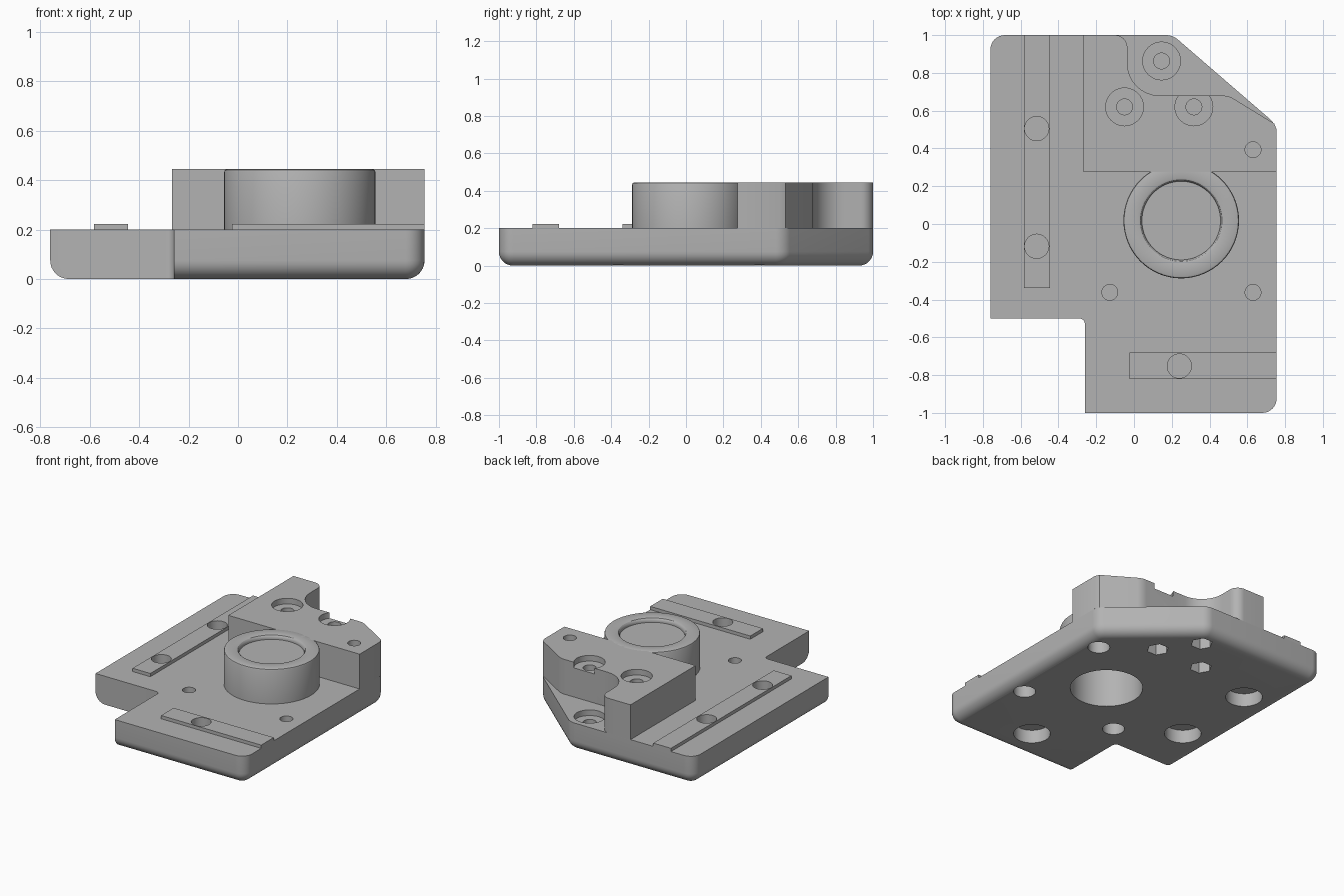
import bpy, bmesh, math
from mathutils import Vector

if "Cube" in bpy.data.objects:
    bpy.data.objects.remove(bpy.data.objects["Cube"])

grey = bpy.data.materials.new("grey_plastic")
grey.diffuse_color = (0.45, 0.45, 0.45, 1)
grey.use_nodes = True
grey.node_tree.nodes["Principled BSDF"].inputs["Base Color"].default_value = grey.diffuse_color


def new_object(name, bm):
    bmesh.ops.recalc_face_normals(bm, faces=bm.faces)
    me = bpy.data.meshes.new(name)
    bm.to_mesh(me)
    bm.free()
    me.materials.append(grey)
    ob = bpy.data.objects.new(name, me)
    bpy.context.collection.objects.link(ob)
    return ob


def rounded(points, steps=8):
    """Outline from (x, y, radius) corners, each rounded by its radius."""
    out = []
    n = len(points)
    for i, (x, y, r) in enumerate(points):
        p = Vector((x, y))
        if r == 0:
            out.append(p)
            continue
        a = (Vector(points[i - 1][:2]) - p).normalized()
        b = (Vector(points[(i + 1) % n][:2]) - p).normalized()
        half = a.angle(b) / 2
        centre = p + (a + b).normalized() * r / math.sin(half)
        start = p + a * r / math.tan(half) - centre
        end = p + b * r / math.tan(half) - centre
        a0 = math.atan2(start.y, start.x)
        turn = math.atan2(start.x * end.y - start.y * end.x, start.dot(end))
        for k in range(steps + 1):
            t = a0 + turn * k / steps
            out.append(centre + Vector((math.cos(t), math.sin(t))) * r)
    return out


def loft(name, layers):
    """Solid through matching outlines given as (outline, z)."""
    bm = bmesh.new()
    rings = [[bm.verts.new((p.x, p.y, z)) for p in pts] for pts, z in layers]
    n = len(rings[0])
    for lo, hi in zip(rings, rings[1:]):
        for i in range(n):
            j = (i + 1) % n
            bm.faces.new((lo[i], lo[j], hi[j], hi[i]))
    bm.faces.new(rings[0][::-1])
    bm.faces.new(rings[-1])
    return new_object(name, bm)


def prism(name, points, z0, z1):
    pts = rounded(points)
    return loft(name, [(pts, z0), (pts, z1)])


def drill(ob, x, y, r, z0, z1, sides=40):
    """Cut a round or many-sided pocket."""
    pts = [Vector((x + r * math.cos(2 * math.pi * k / sides),
                   y + r * math.sin(2 * math.pi * k / sides))) for k in range(sides)]
    cutter = loft("cutter", [(pts, z0), (pts, z1)])
    cutter.hide_render = True
    mod = ob.modifiers.new("pocket", 'BOOLEAN')
    mod.operation = 'DIFFERENCE'
    mod.solver = 'EXACT'
    mod.object = cutter
    bpy.context.view_layer.objects.active = ob
    bpy.ops.object.modifier_apply(modifier=mod.name)
    bpy.data.objects.remove(cutter, do_unlink=True)


# Base plate: corners (x, y, radius, is the edge to the next corner rounded below)
BASE = [(-0.26, -1, 0, 1), (0.755, -1, 0.076, 1), (0.755, 0.525, 0.1, 1),
        (0.205, 1, 0.1, 1), (-0.76, 1, 0.076, 1), (-0.76, -0.5, 0, 0),
        (-0.26, -0.5, 0.03, 0)]


def base_outline(d):
    """Base outline with its rounded edges moved inwards by d."""
    n = len(BASE)
    lines = []
    for i in range(n):
        a, b = Vector(BASE[i][:2]), Vector(BASE[(i + 1) % n][:2])
        t = (b - a).normalized()
        lines.append((a + Vector((-t.y, t.x)) * d * BASE[i][3], t))
    pts = []
    for i in range(n):
        (p, t), (q, u) = lines[i - 1], lines[i]
        s = (q - p).cross(u) / t.cross(u)
        r = BASE[i][2]
        if r > 0.05:
            r = max(r - d, 0.003)
        pts.append((*(p + t * s), r))
    return rounded(pts)


F = 0.075
layers = []
for k in range(9):
    a = math.pi / 2 * k / 8
    layers.append((base_outline(F * (1 - math.sin(a))), F * (1 - math.cos(a))))
layers.append((base_outline(0), 0.2))
base = loft("base_plate", layers)

# Raised block with a scooped back corner
block = prism("raised_block", [
    (-0.268, 0.275, 0), (0.755, 0.275, 0), (0.755, 0.50, 0), (0.742, 0.532, 0),
    (0.50, 0.68, 0.12), (-0.035, 0.68, 0.17), (-0.035, 1, 0.065), (-0.268, 1, 0)],
    0.2, 0.445)

# Round boss with a shallow dished top and a bore from below
profile = [(0, 0.385), (0.237, 0.385), (0.237, 0.2), (0.306, 0.2), (0.306, 0.433),
           (0.3025, 0.4415), (0.294, 0.445), (0.226, 0.445), (0.217, 0.442),
           (0.211, 0.435), (0.208, 0.425), (0.208, 0.415), (0, 0.415)]
bm = bmesh.new()
vs = [bm.verts.new((r, 0, z)) for r, z in profile]
es = [bm.edges.new(e) for e in zip(vs, vs[1:])]
bmesh.ops.spin(bm, geom=vs + es, axis=(0, 0, 1), cent=(0, 0, 0),
               angle=2 * math.pi, steps=64)
bmesh.ops.remove_doubles(bm, verts=bm.verts, dist=1e-4)
bmesh.ops.translate(bm, verts=bm.verts, vec=(0.25, 0.018, 0))
boss = new_object("round_boss", bm)
drill(base, 0.25, 0.018, 0.237, -0.1, 0.3, 64)

# Low rails
side_rail = prism("side_rail", [(-0.583, -0.34, 0), (-0.445, -0.34, 0),
                                (-0.445, 1, 0), (-0.583, 1, 0)], 0.2, 0.223)
front_rail = prism("front_rail", [(-0.025, -0.82, 0), (0.755, -0.82, 0),
                                  (0.755, -0.68, 0), (-0.025, -0.68, 0)], 0.2, 0.223)

# Rail screw holes, wider from below
for rail, x, y in ((side_rail, -0.515, 0.505), (side_rail, -0.515, -0.118),
                   (front_rail, 0.24, -0.752)):
    drill(rail, x, y, 0.064, 0.1, 0.3)
    drill(base, x, y, 0.064, 0.11, 0.3)
    drill(base, x, y, 0.12, -0.1, 0.095)

# Corner screw holes
for x, y in ((0.63, 0.393), (0.63, -0.362), (-0.128, -0.362)):
    drill(base, x, y, 0.072, -0.1, 0.1)
    if y > 0:
        drill(block, x, y, 0.042, 0.26, 0.6)
    else:
        drill(base, x, y, 0.042, 0.115, 0.3)

# Counterbored screw holes with six-sided nut pockets below
for part, x, y, top in ((block, -0.05, 0.62, 0.445), (block, 0.317, 0.62, 0.445),
                        (base, 0.146, 0.863, 0.2)):
    drill(part, x, y, 0.1, top - 0.04, 0.6)
    drill(part, x, y, 0.042, top - 0.085 if part is base else 0.26, 0.6)
    drill(base, x, y, 0.072, -0.1, 0.09, 6)

# Smooth the curves and keep the edges sharp
for ob in bpy.context.collection.objects:
    ob.select_set(True)
bpy.context.view_layer.objects.active = base
bpy.ops.object.shade_smooth_by_angle(angle=math.radians(30))
